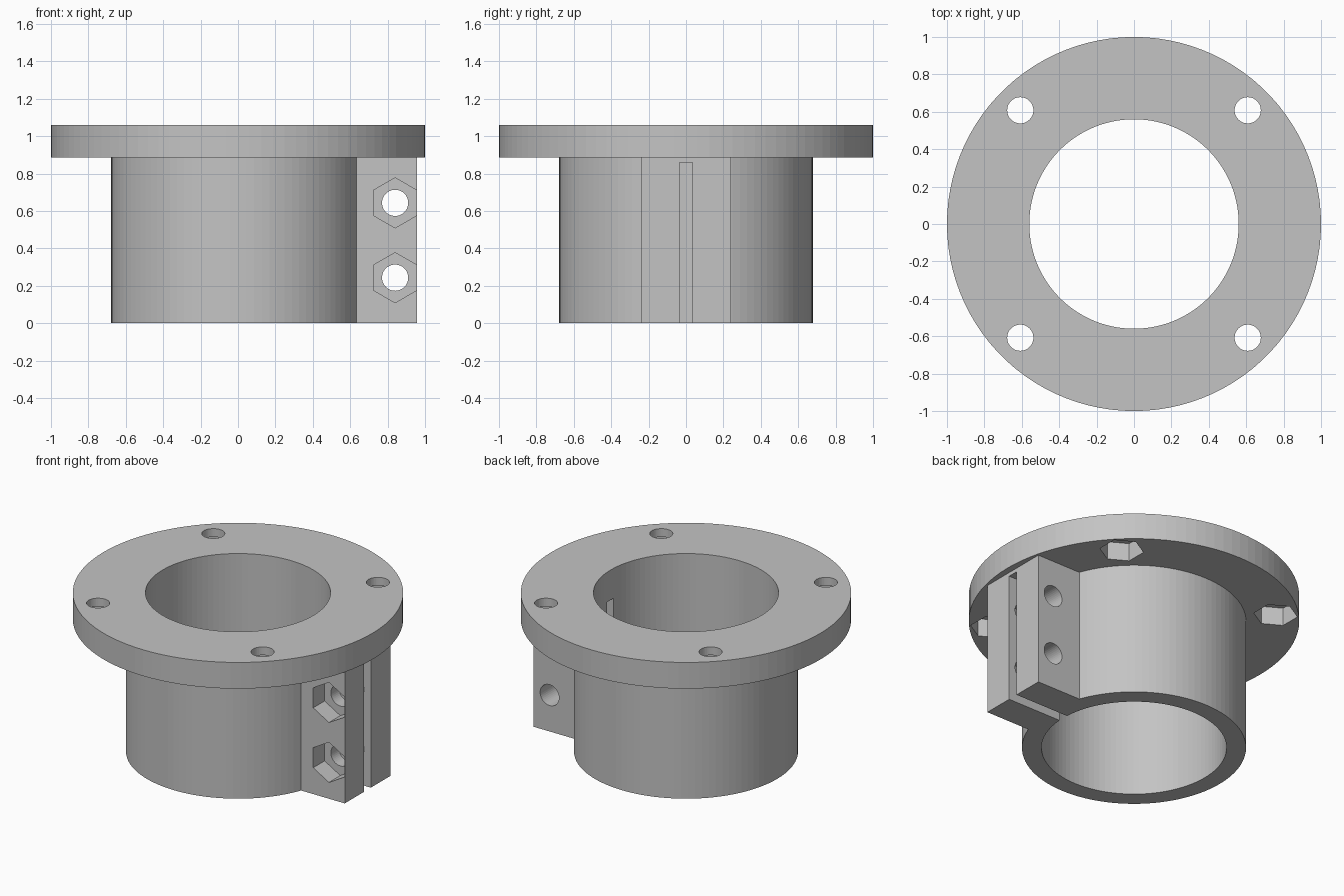
import bpy
import math

default = bpy.data.objects.get("Cube")
if default:
    bpy.data.objects.remove(default, do_unlink=True)

# Main dimensions
TOP, FLANGE_Z = 1.06, 0.885
LUG_X, LUG_Y = 0.957, 0.24
HOLE_R, NUT_R, NUT_DEPTH = 0.07, 0.134, 0.12
SEGMENTS = 100

grey = bpy.data.materials.new("plain_grey")
grey.use_nodes = True
colour = (0.55, 0.55, 0.55, 1)
grey.diffuse_color = colour
grey.node_tree.nodes["Principled BSDF"].inputs["Base Color"].default_value = colour


def cylinder(name, radius, start, end, x=0, y=0, sides=SEGMENTS):
    """Upright prism between two heights."""
    bpy.ops.mesh.primitive_cylinder_add(vertices=sides, radius=radius, depth=end - start,
                                        location=(x, y, (start + end) / 2))
    bpy.context.object.name = name
    return bpy.context.object


def cross_cylinder(name, radius, start, end, x, z, sides):
    """Prism lying along y."""
    bpy.ops.mesh.primitive_cylinder_add(vertices=sides, radius=radius, depth=end - start,
                                        location=(x, (start + end) / 2, z),
                                        rotation=(math.pi / 2, 0, 0))
    bpy.context.object.name = name
    return bpy.context.object


def box(name, low, high):
    centre = [(a + b) / 2 for a, b in zip(low, high)]
    bpy.ops.mesh.primitive_cube_add(size=1, location=centre)
    ob = bpy.context.object
    ob.name = name
    ob.scale = [b - a for a, b in zip(low, high)]
    bpy.ops.object.transform_apply(location=False, rotation=False, scale=True)
    return ob


def combine(target, tool, operation):
    """Apply a boolean and discard the tool."""
    tool.hide_render = True
    bpy.context.view_layer.objects.active = target
    mod = target.modifiers.new(operation.title(), 'BOOLEAN')
    mod.operation = operation
    mod.solver = 'EXACT'
    mod.object = tool
    bpy.ops.object.modifier_apply(modifier=mod.name)
    bpy.data.objects.remove(tool, do_unlink=True)


# Flange, sleeve and clamp lug
body = cylinder("flanged_clamp_collar", 1, FLANGE_Z, TOP)
combine(body, cylinder("sleeve", 0.678, 0, 1), 'UNION')
combine(body, box("clamp_lug", (0.6, -LUG_Y, 0), (LUG_X, LUG_Y, 0.95)), 'UNION')

# Bore and clamping slot
combine(body, cylinder("bore", 0.56, -0.1, 1.2), 'DIFFERENCE')
combine(body, box("slot", (0.4, -0.035, -0.1), (1.1, 0.035, 0.86)), 'DIFFERENCE')

# Flange bolt holes with nut pockets underneath
for x in (-0.608, 0.608):
    for y in (-0.608, 0.608):
        combine(body, cylinder("bolt_hole", HOLE_R, 0.86, 1.2, x, y, 40), 'DIFFERENCE')
        combine(body, cylinder("nut_pocket", NUT_R, 0.8, FLANGE_Z + NUT_DEPTH, x, y, 6),
                'DIFFERENCE')

# Clamp bolt holes with nut pockets in the front of the lug
for z in (0.243, 0.643):
    combine(body, cross_cylinder("clamp_hole", HOLE_R, -0.4, 0.4, 0.84, z, 40), 'DIFFERENCE')
    combine(body, cross_cylinder("clamp_nut_pocket", NUT_R, -0.4, NUT_DEPTH - LUG_Y, 0.84, z, 6),
            'DIFFERENCE')

body.data.materials.clear()
body.data.materials.append(grey)
for face in body.data.polygons:
    face.material_index = 0
